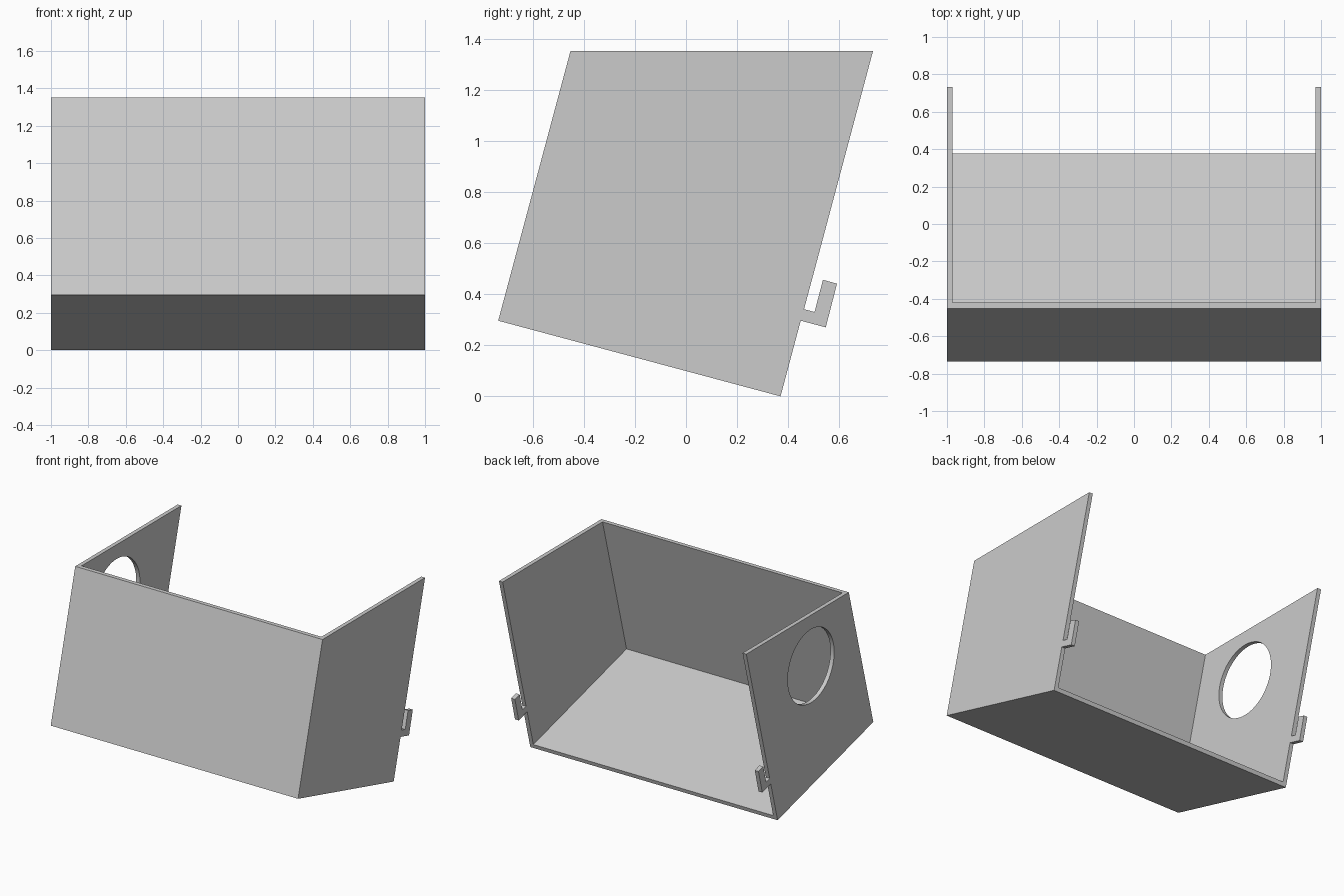
import bpy
import bmesh
from math import radians
from mathutils import Matrix, Vector

cube = bpy.data.objects.get("Cube")
if cube:
    bpy.data.objects.remove(cube, do_unlink=True)

WALL = 0.03
TILT = radians(15)

grey = bpy.data.materials.new("light grey")
grey.use_nodes = True
colour = (0.6, 0.6, 0.6, 1)
grey.diffuse_color = colour
grey.node_tree.nodes["Principled BSDF"].inputs["Base Color"].default_value = colour


def add_object(name, bm):
    bmesh.ops.recalc_face_normals(bm, faces=bm.faces)
    mesh = bpy.data.meshes.new(name)
    bm.to_mesh(mesh)
    bm.free()
    mesh.materials.append(grey)
    obj = bpy.data.objects.new(name, mesh)
    bpy.context.collection.objects.link(obj)
    return obj


def prism(name, profile, half_width):
    """Extrude a (y, z) profile across x."""
    bm = bmesh.new()
    face = bm.faces.new([bm.verts.new((-half_width, y, z)) for y, z in profile])
    out = bmesh.ops.extrude_face_region(bm, geom=[face])
    verts = [v for v in out["geom"] if isinstance(v, bmesh.types.BMVert)]
    bmesh.ops.translate(bm, verts=verts, vec=(2 * half_width, 0, 0))
    return add_object(name, bm)


# Leaning side outline, with the upturned hook on the back edge
corner = Vector((-0.735, 0.296))
outline = [corner, (0.37, 0), (0.449, 0.296), (0.547, 0.27), (0.591, 0.441),
           (0.536, 0.456), (0.503, 0.33), (0.462, 0.341), (0.732, 1.352), (-0.452, 1.352)]
tray = prism("open_tray", outline, 1.0)

# Cavity, open at the top and back, leaving floor, front and two sides
along = Matrix.Rotation(-TILT, 2) @ Vector((1, 0))
up = Matrix.Rotation(-TILT, 2) @ Vector((0, 1))
inner = corner + WALL * (along + up)
reach = 1.6
cavity = prism("cavity_cutter", [inner, inner + reach * along,
                                 inner + reach * (along + up), inner + reach * up], 1 - WALL)

# Round opening in the right side
bm = bmesh.new()
bmesh.ops.create_cone(bm, cap_ends=True, segments=64, radius1=0.268, radius2=0.268, depth=0.2,
                      matrix=Matrix.Translation((-1, -0.015, 0.98)) @ Matrix.Rotation(radians(90), 4, "Y"))
hole = add_object("hole_cutter", bm)

# Cut the shell and bake the result
cutters = (cavity, hole)
for cutter in cutters:
    cutter.hide_render = True
    mod = tray.modifiers.new(cutter.name, "BOOLEAN")
    mod.operation = "DIFFERENCE"
    mod.solver = "EXACT"
    mod.object = cutter
graph = bpy.context.evaluated_depsgraph_get()
baked = bpy.data.meshes.new_from_object(tray.evaluated_get(graph))
tray.modifiers.clear()
tray.data = baked
for cutter in cutters:
    bpy.data.objects.remove(cutter, do_unlink=True)

# Smooth the round opening, keep the panel edges sharp
bpy.ops.object.select_all(action="DESELECT")
tray.select_set(True)
bpy.context.view_layer.objects.active = tray
bpy.ops.object.shade_smooth_by_angle(angle=radians(30))
